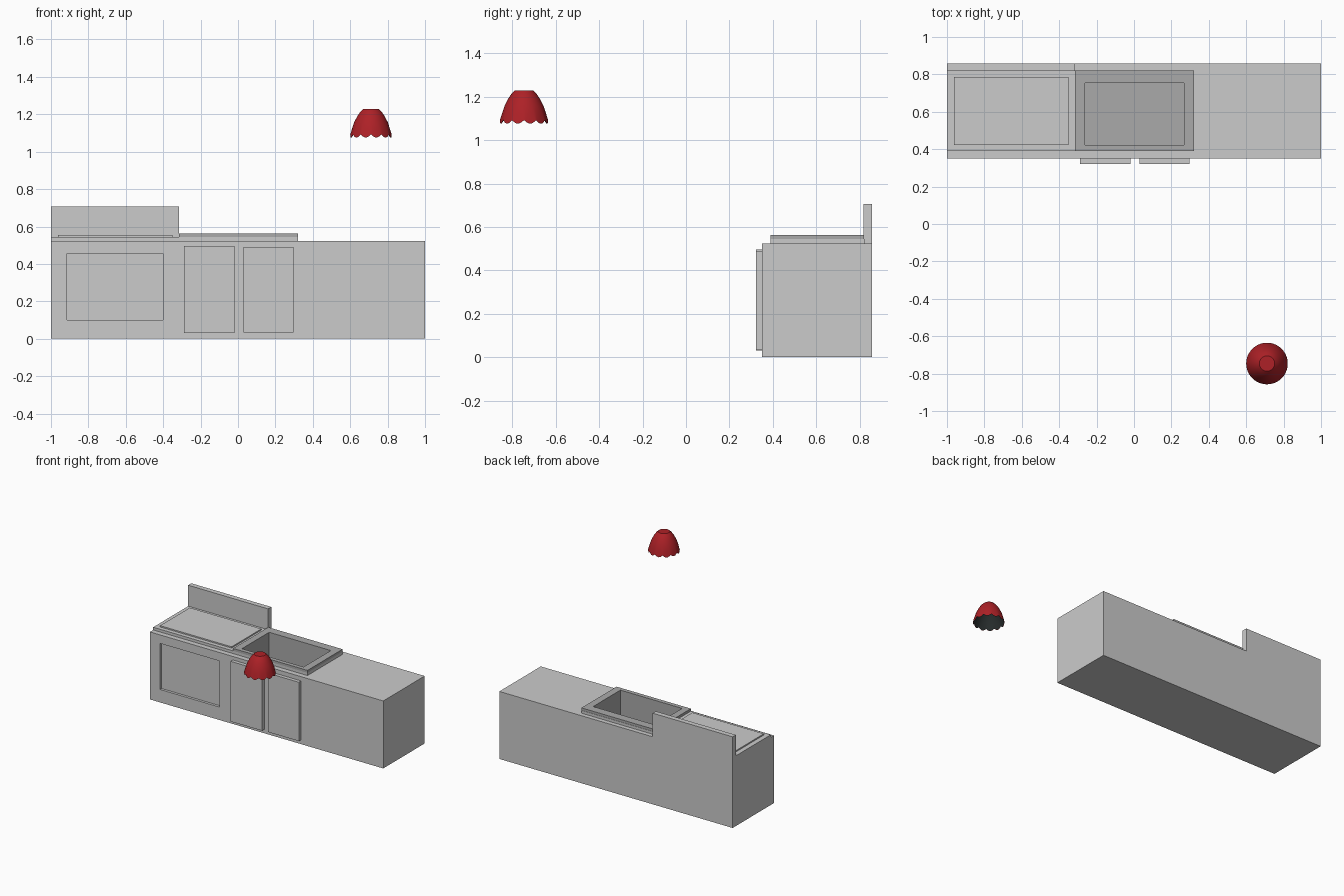
import bpy, bmesh, math

if "Cube" in bpy.data.objects:
    bpy.data.objects.remove(bpy.data.objects["Cube"])


def material(name, rgb):
    m = bpy.data.materials.new(name)
    m.diffuse_color = (*rgb, 1)
    m.use_nodes = True
    m.node_tree.nodes["Principled BSDF"].inputs["Base Color"].default_value = m.diffuse_color
    return m


def make_object(name, bm, mat=None):
    bmesh.ops.recalc_face_normals(bm, faces=bm.faces)
    me = bpy.data.meshes.new(name)
    bm.to_mesh(me)
    bm.free()
    ob = bpy.data.objects.new(name, me)
    bpy.context.collection.objects.link(ob)
    if mat:
        me.materials.append(mat)
    return ob


def box(name, x, y, z):
    """Box from (min, max) pairs."""
    bm = bmesh.new()
    bmesh.ops.create_cube(bm, size=1)
    for v in bm.verts:
        v.co = [r[0] if c < 0 else r[1] for c, r in zip(v.co, (x, y, z))]
    return make_object(name, bm)


def loft(name, rings, mat, cap_start=False, cap_end=False):
    """Skin closed rings of equal length."""
    bm = bmesh.new()
    loops = [[bm.verts.new(p) for p in ring] for ring in rings]
    n = len(loops[0])
    for a, b in zip(loops, loops[1:]):
        for i in range(n):
            j = (i + 1) % n
            bm.faces.new((a[i], a[j], b[j], b[i]))
    if cap_start:
        bm.faces.new(loops[0])
    if cap_end:
        bm.faces.new(loops[-1])
    return make_object(name, bm, mat)


def cut(target, cutter):
    cutter.hide_render = True
    cutter.hide_viewport = True
    m = target.modifiers.new("cut", "BOOLEAN")
    m.operation = "DIFFERENCE"
    m.solver = "EXACT"
    m.object = cutter


steel = material("sink_grey", (0.4, 0.4, 0.4))
red = material("shade_red", (0.42, 0.015, 0.02))
black = material("lining_black", (0.02, 0.025, 0.025))

# Counter body with recessed oven window and sink opening
counter = box("counter", (-1, 1), (0.35, 0.857), (0, 0.523))
window_cutter = box("oven_window_cutter", (-0.913, -0.402), (0.3, 0.37), (0.1, 0.457))
sink_cutter = box("sink_cutter", (-0.264, 0.269), (0.42, 0.757), (0.24, 0.7))
cut(counter, window_cutter)
cut(counter, sink_cutter)

# Worktop slab under stove and sink
slab = box("worktop_slab", (-1, 0.322), (0.39, 0.822), (0.523, 0.544))
cut(slab, sink_cutter)

# Stove
box("stove_plate", (-0.963, -0.35), (0.422, 0.786), (0.544, 0.554))
box("stove_backboard", (-1, -0.315), (0.818, 0.857), (0.523, 0.706))

# Cupboard doors
box("cupboard_door_left", (-0.288, -0.02), (0.322, 0.35), (0.03, 0.496))
box("cupboard_door_right", (0.03, 0.296), (0.322, 0.35), (0.034, 0.49))


# Sink: rim, then basin walls and floor
def rect(x0, x1, y0, y1, z):
    return [(x0, y0, z), (x1, y0, z), (x1, y1, z), (x0, y1, z)]


outer = (-0.315, 0.322, 0.39, 0.82)
inner = (-0.262, 0.267, 0.422, 0.755)
loft("sink", [rect(*outer, 0.544), rect(*outer, 0.563),
              rect(*inner, 0.563), rect(*inner, 0.25)], steel, cap_end=True)

# Hanging lamp shade: domed profile with a scalloped hem
PROFILE = [(0.041, 1.229), (0.057, 1.214), (0.073, 1.19),
           (0.09, 1.157), (0.102, 1.12), (0.111, 1.076)]
LOBES, SEGS = 12, 96


def shade_rings(inset):
    rings = []
    for k, (r, z) in enumerate(PROFILE):
        ring = []
        for i in range(SEGS):
            a = 2 * math.pi * i / SEGS
            lift = 0.016 * (1 - abs(math.sin(a * LOBES / 2))) if k == len(PROFILE) - 1 else 0
            top = inset if k == 0 else 0
            ring.append((0.711 + (r - inset) * math.cos(a),
                         -0.746 + (r - inset) * math.sin(a), z + lift - top))
        rings.append(ring)
    return rings


shade = loft("lamp_shade", shade_rings(0), red, cap_start=True)
lining = loft("lamp_lining", shade_rings(0.003), black, cap_start=True)
lining.data.flip_normals()
for ob in (shade, lining):
    bpy.context.view_layer.objects.active = ob
    ob.select_set(True)
    bpy.ops.object.shade_smooth_by_angle(angle=math.radians(35))
    ob.select_set(False)
